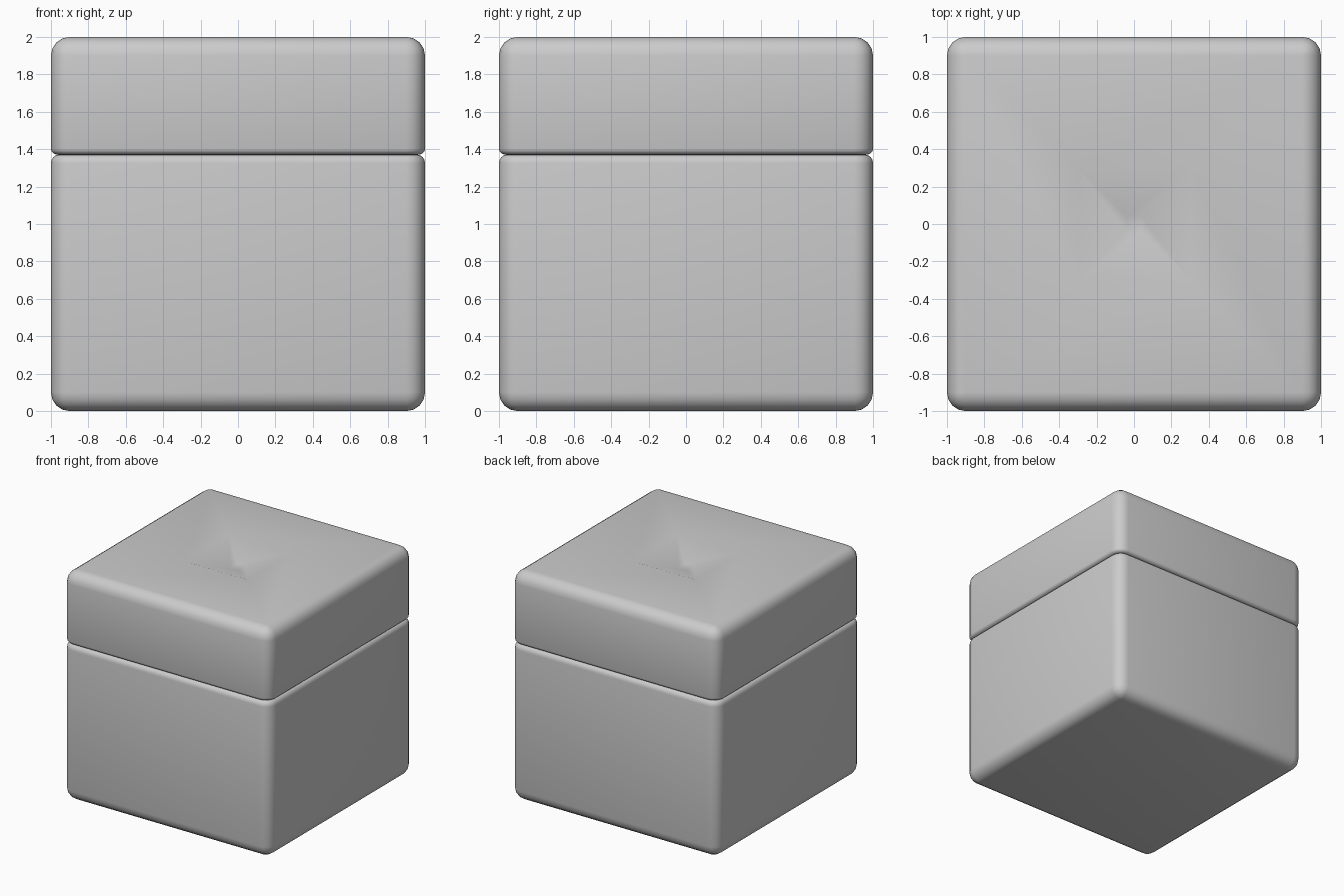
import bpy, bmesh, math

if "Cube" in bpy.data.objects:
    bpy.data.objects.remove(bpy.data.objects["Cube"])

R = 0.10      # main edge rounding
SEG = 4       # segments per rounding


def ring(bm, inset, z):
    """Rounded square, shrunk by inset from the 2 x 2 outline."""
    h, r = 1 - inset, max(R - inset, 0)
    verts = []
    for k in range(4):
        a0 = k * math.pi / 2
        cx = (h - r) * (1 if k in (0, 3) else -1)
        cy = (h - r) * (1 if k in (0, 1) else -1)
        for i in range(SEG + 1):
            a = a0 + i / SEG * math.pi / 2
            verts.append(bm.verts.new((cx + r * math.cos(a), cy + r * math.sin(a), z)))
    return verts


def arc(depth, height, z0, rising):
    """Quarter-round profile as (inset, z); rising=True goes from inset out to the wall."""
    pts = []
    for i in range(SEG + 1):
        t = i / SEG * math.pi / 2
        if rising:
            pts.append((depth * (1 - math.sin(t)), z0 + height * (1 - math.cos(t))))
        else:
            pts.append((depth * (1 - math.cos(t)), z0 + height * math.sin(t)))
    return pts


# Side profile: base rounding, lid seam, top rounding, shallow square dent
profile = arc(R, R, 0, True)
profile += arc(0.04, 0.045, 1.325, False)
profile += arc(0.04, 0.03, 1.37, True)[1:]
profile += arc(R, R, 2 - R, False)
profile += [(0.70, 2.0), (0.96, 1.915)]

bm = bmesh.new()
rings = [ring(bm, i, z) for i, z in profile]
n = len(rings[0])
for a, b in zip(rings, rings[1:]):
    for j in range(n):
        k = (j + 1) % n
        bm.faces.new((a[j], a[k], b[k], b[j]))
bm.faces.new(rings[0][::-1])
bm.faces.new(rings[-1])
bmesh.ops.remove_doubles(bm, verts=bm.verts, dist=1e-4)
bmesh.ops.recalc_face_normals(bm, faces=bm.faces)

# Box with lid
mesh = bpy.data.meshes.new("lidded_box")
bm.to_mesh(mesh)
bm.free()
box = bpy.data.objects.new("lidded_box", mesh)
bpy.context.collection.objects.link(box)
bpy.context.view_layer.objects.active = box
box.select_set(True)
bpy.ops.object.shade_smooth_by_angle(angle=math.radians(40))
